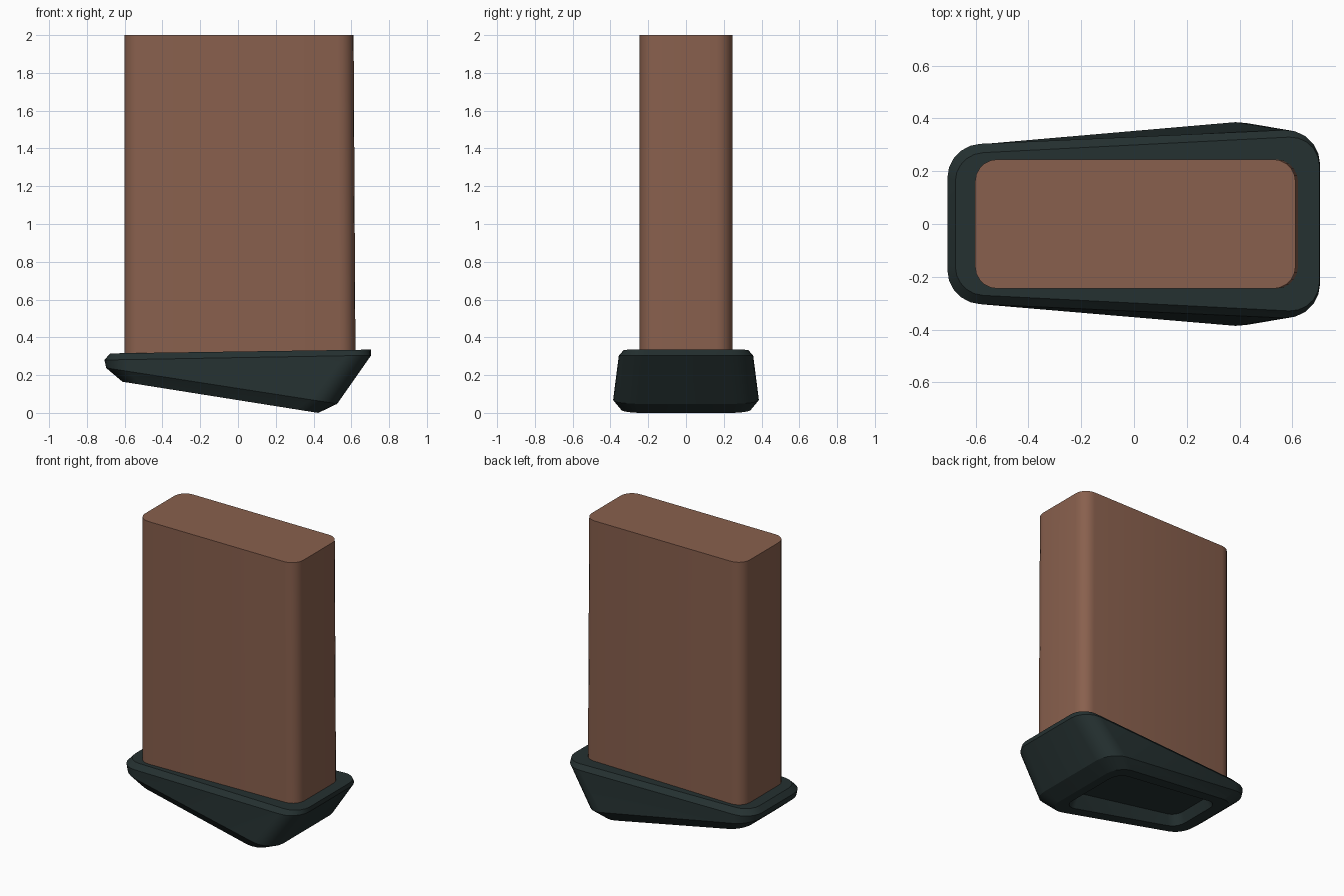
import bpy, bmesh, math

if "Cube" in bpy.data.objects:
    bpy.data.objects.remove(bpy.data.objects["Cube"])


def material(name, rgb):
    m = bpy.data.materials.new(name)
    m.diffuse_color = (*rgb, 1)
    m.use_nodes = True
    m.node_tree.nodes["Principled BSDF"].inputs["Base Color"].default_value = m.diffuse_color
    return m


BROWN = material("brown", (0.25, 0.117, 0.075))
DARK = material("dark teal", (0.018, 0.030, 0.030))


def ring(x0, x1, w0, w1, r, z0, z1, steps=5):
    """Rounded trapezoid: half widths w0 and w1 at ends x0 and x1, tilted from z0 to z1."""
    slope = math.atan2(w1 - w0, x1 - x0)
    pts = []
    for end, x, w, sx in ((1, x1, w1, -1), (0, x0, w0, 1)):
        cx = x + sx * r
        # centre of the corner arc, tangent to the end and the slanted side
        wc = w0 + (w1 - w0) * (cx - x0) / (x1 - x0)
        cy = wc - r / math.cos(slope)
        a0, a1 = ((0, math.pi / 2 + slope) if end else (math.pi / 2 + slope, math.pi))
        for i in range(steps + 1):
            a = a0 + (a1 - a0) * i / steps
            pts.append((cx + r * math.cos(a), cy + r * math.sin(a)))
    pts += [(x, -y) for x, y in reversed(pts)]
    return [(x, y, z0 + (z1 - z0) * (x - x0) / (x1 - x0)) for x, y in pts]


def loft(name, rings, mat, angle):
    bm = bmesh.new()
    loops = [[bm.verts.new(p) for p in r] for r in rings]
    n = len(loops[0])
    for a, b in zip(loops, loops[1:]):
        for i in range(n):
            j = (i + 1) % n
            bm.faces.new((a[i], a[j], b[j], b[i]))
    bm.faces.new(loops[0])
    bm.faces.new(loops[-1])
    bmesh.ops.recalc_face_normals(bm, faces=bm.faces[:])
    me = bpy.data.meshes.new(name)
    bm.to_mesh(me)
    bm.free()
    me.materials.append(mat)
    ob = bpy.data.objects.new(name, me)
    bpy.context.collection.objects.link(ob)
    bpy.context.view_layer.objects.active = ob
    for o in bpy.context.selected_objects:
        o.select_set(False)
    ob.select_set(True)
    bpy.ops.object.shade_smooth_by_angle(angle=math.radians(angle))
    return ob


# tall casing, leaning very slightly on its right end
loft("casing", [ring(-0.602, 0.622, 0.245, 0.245, 0.085, 0.28, 0.28),
                ring(-0.602, 0.612, 0.245, 0.245, 0.085, 2.0, 2.0)], BROWN, 30)

# wedge-shaped base plate with chamfered edges and a recess underneath
loft("base_plate", [
    ring(-0.677, 0.703, 0.265, 0.335, 0.11, 0.315, 0.335),
    ring(-0.707, 0.705, 0.298, 0.362, 0.13, 0.280, 0.305),
    ring(-0.698, 0.525, 0.292, 0.398, 0.13, 0.238, 0.048),
    ring(-0.612, 0.425, 0.255, 0.355, 0.11, 0.165, 0.0),
    ring(-0.520, 0.355, 0.195, 0.270, 0.08, 0.151, 0.011),
    ring(-0.490, 0.330, 0.175, 0.240, 0.07, 0.215, 0.120),
], DARK, 25)
